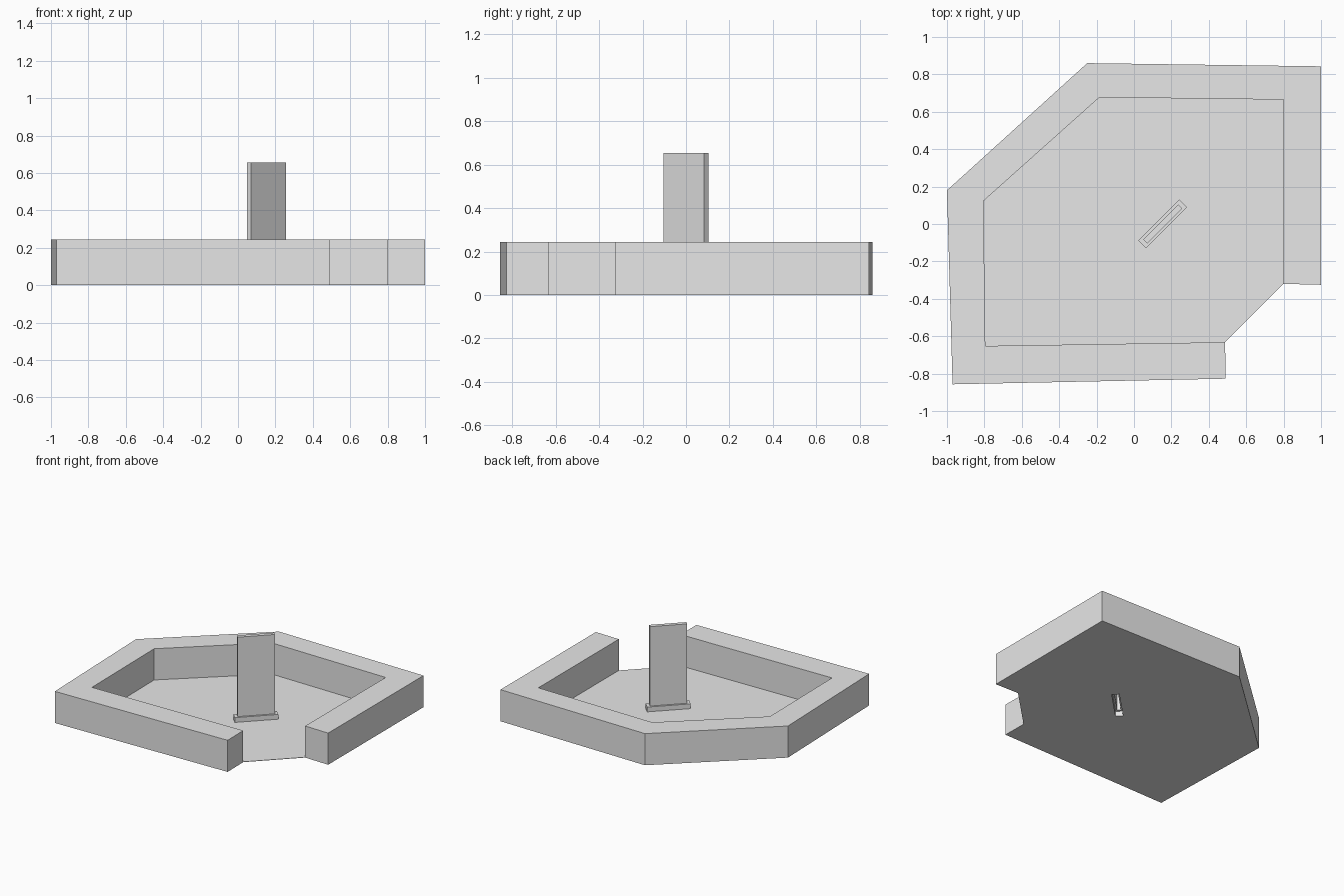
import bpy
import bmesh
from math import radians
from mathutils import Matrix, Vector

cube = bpy.data.objects.get("Cube")
if cube:
    bpy.data.objects.remove(cube, do_unlink=True)

# One plain grey for everything
grey = bpy.data.materials.new("plain_grey")
grey.use_nodes = True
colour = (0.8, 0.8, 0.8, 1)
grey.diffuse_color = colour
grey.node_tree.nodes["Principled BSDF"].inputs["Base Color"].default_value = colour

WALL_TOP, PLINTH_TOP, SLAB_TOP = 0.245, 0.04, 0.655
SKIN = 0.003
CENTRE = (0.153, 0.0)


def finish(name, bm):
    bmesh.ops.recalc_face_normals(bm, faces=bm.faces[:])
    mesh = bpy.data.meshes.new(name)
    bm.to_mesh(mesh)
    bm.free()
    mesh.materials.append(grey)
    obj = bpy.data.objects.new(name, mesh)
    bpy.context.collection.objects.link(obj)
    return obj


def diagonal_rect(length, width):
    """Corners of a rectangle turned 45 degrees about the post centre."""
    turn = Matrix.Rotation(radians(45), 2)
    corners = [(-1, -1), (1, -1), (1, 1), (-1, 1)]
    return [turn @ Vector((x * length / 2, y * width / 2)) + Vector(CENTRE)
            for x, y in corners]


def add_ring(bm, points, z):
    return [bm.verts.new((p[0], p[1], z)) for p in points]


def shell(name, levels, cap):
    """Hollow stack of rectangular rings, open at the bottom."""
    bm = bmesh.new()
    rings = [add_ring(bm, points, z) for points, z in levels]
    for low, high in zip(rings, rings[1:]):
        for i in range(len(low)):
            j = (i + 1) % len(low)
            bm.faces.new((low[i], low[j], high[j], high[i]))
    if cap:
        bm.faces.new(rings[-1])
    obj = finish(name, bm)
    # recalculated normals may point inward on an open shell, so test one wall
    face = obj.data.polygons[0]
    if face.normal.dot(face.center - Vector((*CENTRE, face.center.z))) < 0:
        obj.data.flip_normals()
    skin = obj.modifiers.new("skin", "SOLIDIFY")
    skin.thickness = SKIN
    skin.offset = -1


# Outer and inner outlines run from one side of the gap to the other
outer = [(1, -0.325), (1, 0.843), (-0.25, 0.86), (-1, 0.18), (-0.97, -0.857), (0.49, -0.827)]
inner = [(0.8, -0.32), (0.8, 0.665), (-0.185, 0.677), (-0.805, 0.123), (-0.795, -0.652), (0.487, -0.632)]
plinth_rect = diagonal_rect(0.31, 0.058)
slab_rect = diagonal_rect(0.265, 0.03)

# Enclosing wall with a gap at one corner
bm = bmesh.new()
bands = [add_ring(bm, pts, z) for pts, z in
         ((outer, 0), (outer, WALL_TOP), (inner, WALL_TOP), (inner, 0))]
for a, b in zip(bands, bands[1:] + bands[:1]):
    for i in range(len(outer) - 1):
        bm.faces.new((a[i], a[i + 1], b[i + 1], b[i]))
for end in (0, -1):
    bm.faces.new([band[end] for band in bands])
# the floor closes the underside
bmesh.ops.delete(bm, geom=[f for f in bm.faces if all(v.co.z == 0 for v in f.verts)],
                 context="FACES_ONLY")
finish("perimeter_wall", bm)

# Thin floor with an opening under the plinth
bm = bmesh.new()
edges = []
for points in (outer + [inner[-1], inner[0]], plinth_rect):
    ring = add_ring(bm, points, 0)
    edges += [bm.edges.new((ring[i - 1], ring[i])) for i in range(len(ring))]
bmesh.ops.triangle_fill(bm, use_beauty=True, use_dissolve=False, edges=edges)
raised = bmesh.ops.extrude_face_region(bm, geom=bm.faces[:], use_keep_orig=True)
bmesh.ops.translate(bm, vec=(0, 0, SKIN),
                    verts=[g for g in raised["geom"] if isinstance(g, bmesh.types.BMVert)])
finish("floor", bm)

# Hollow plinth and upright slab
shell("plinth", [(plinth_rect, 0), (plinth_rect, PLINTH_TOP), (slab_rect, PLINTH_TOP)], False)
shell("upright_slab", [(slab_rect, PLINTH_TOP), (slab_rect, SLAB_TOP)], True)
